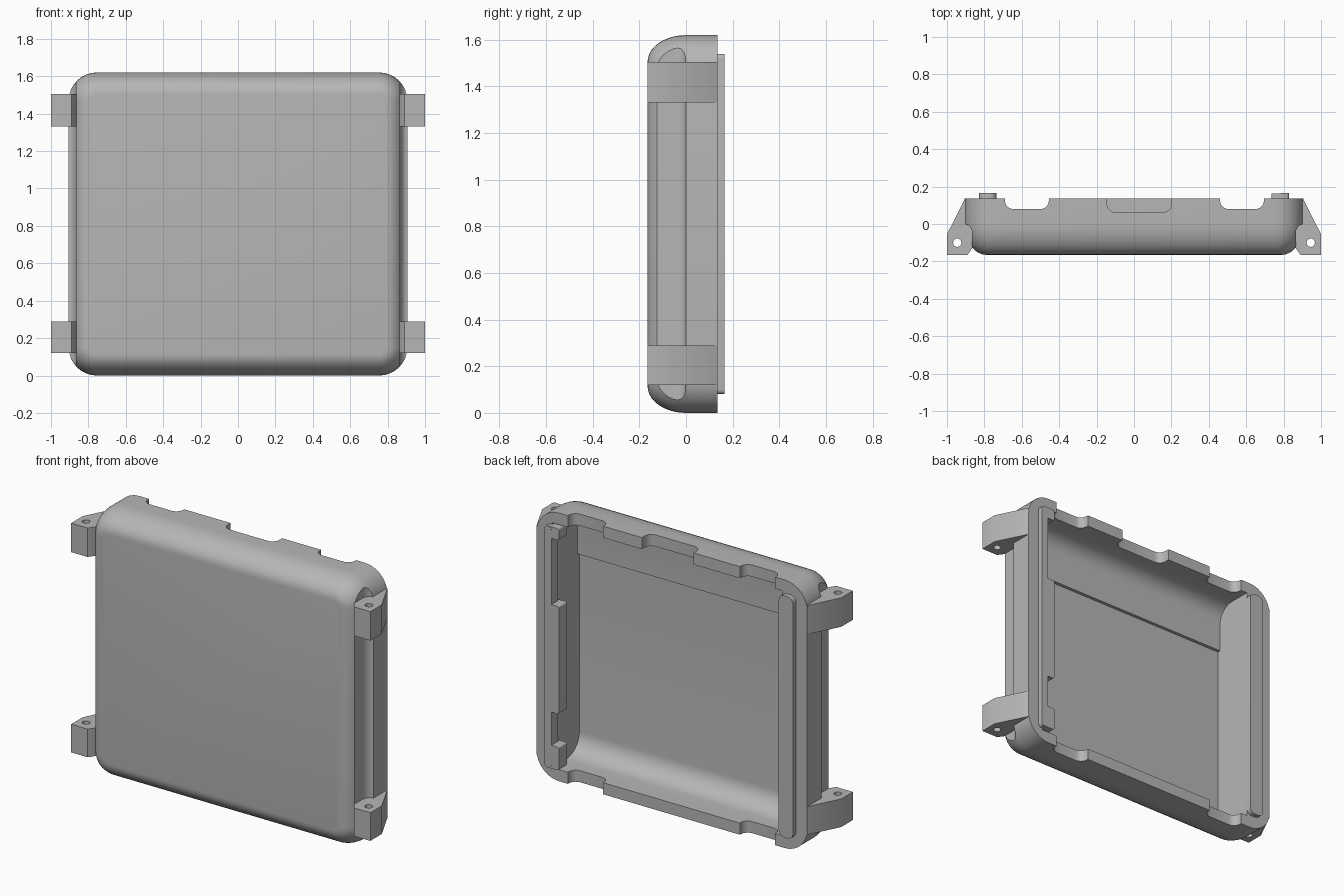
import bpy, bmesh, math
from mathutils import Vector

cube = bpy.data.objects.get("Cube")
if cube:
    bpy.data.objects.remove(cube, do_unlink=True)

grey = bpy.data.materials.new("plain grey")
grey.use_nodes = True
grey.diffuse_color = (0.47, 0.47, 0.47, 1)
grey.node_tree.nodes["Principled BSDF"].inputs["Base Color"].default_value = grey.diffuse_color

HALF_W, HEIGHT = 0.905, 1.62
FRONT, RIM = -0.165, 0.135


def finish(name, bm):
    bmesh.ops.recalc_face_normals(bm, faces=bm.faces)
    mesh = bpy.data.meshes.new(name)
    bm.to_mesh(mesh)
    bm.free()
    mesh.materials.append(grey)
    ob = bpy.data.objects.new(name, mesh)
    bpy.context.collection.objects.link(ob)
    return ob


def prism(name, pts, axis, lo, hi):
    """Extrude a flat outline along one axis; pts hold the other two axes in order."""
    bm = bmesh.new()

    def place(p, h):
        co = list(p)
        co.insert(axis, h)
        return bm.verts.new(co)
    a = [place(p, lo) for p in pts]
    b = [place(p, hi) for p in pts]
    bm.faces.new(a)
    bm.faces.new(b)
    for i in range(len(pts)):
        j = (i + 1) % len(pts)
        bm.faces.new((a[i], a[j], b[j], b[i]))
    return finish(name, bm)


def arc(cu, cv, ru, rv, start, end, n=8):
    out = []
    for i in range(n + 1):
        t = math.radians(start + (end - start) * i / n)
        out.append((cu + ru * math.cos(t), cv + rv * math.sin(t)))
    return out


def round_rect(u0, u1, v0, v1, r, n=8):
    return (arc(u1 - r, v1 - r, r, r, 0, 90, n) + arc(u0 + r, v1 - r, r, r, 90, 180, n)
            + arc(u0 + r, v0 + r, r, r, 180, 270, n) + arc(u1 - r, v0 + r, r, r, 270, 360, n))


def activate(ob):
    bpy.ops.object.select_all(action='DESELECT')
    ob.select_set(True)
    bpy.context.view_layer.objects.active = ob


def cut(ob, cutter):
    mod = ob.modifiers.new("cut", 'BOOLEAN')
    mod.operation, mod.solver, mod.object = 'DIFFERENCE', 'EXACT', cutter
    cutter.hide_render = True
    activate(ob)
    bpy.ops.object.modifier_apply(modifier=mod.name)
    bpy.data.objects.remove(cutter, do_unlink=True)


def smooth(ob):
    activate(ob)
    bpy.ops.object.shade_smooth_by_angle(angle=math.radians(30))


# Shell: rounded outline swept through a curved front edge
bm = bmesh.new()
levels = [(0, RIM)] + [(0.115 * (1 - math.cos(t)), FRONT * math.sin(t))
                       for t in [math.pi / 2 * i / 10 for i in range(11)]]
rings = []
for inset, y in levels:
    outline = round_rect(-HALF_W + inset, HALF_W - inset, inset, HEIGHT - inset, 0.15 - inset)
    rings.append([bm.verts.new((x, y, z)) for x, z in outline])
for a, b in zip(rings, rings[1:]):
    for i in range(len(a)):
        j = (i + 1) % len(a)
        bm.faces.new((a[i], a[j], b[j], b[i]))
bm.faces.new(rings[0])
bm.faces.new(rings[-1])
shell = finish("case_shell", bm)

# Inner cavity with curved ends and a shallow step in the floor
cavity = ([(0.3, 0.07)] + arc(0, 0.19, 0.125, 0.12, 270, 180)
          + [(-0.125, 1.27), (-0.105, 1.27)]
          + arc(0, 1.45, 0.105, 0.1, 180, 90) + [(0.3, 1.55)])
cut(shell, prism("cavity_cutter", cavity, 0, -0.735, 0.80))

# Long channels in both outer sides
for s in (-1, 1):
    channel = [(0.865, -0.3)] + arc(0.905, -0.05, 0.04, 0.05, 180, 90, 5) + [(1.1, 0), (1.1, -0.3)]
    cut(shell, prism("channel_cutter", [(s * x, y) for x, y in channel], 2, -0.1, 1.8))

# Rounded notches in the rim; the middle one is only in the top wall
for x0, x1, y0, z0 in ((-0.69, -0.455, 0.08, -0.1), (0.46, 0.695, 0.08, -0.1),
                       (-0.145, 0.2, 0.063, 1.4)):
    cut(shell, prism("notch_cutter", round_rect(x0, x1, y0, 0.4, 0.045, 5), 2, z0, 1.8))
smooth(shell)

# Raised lip on the right wall, and a slimmer one with locating blocks on the left
smooth(prism("right_lip", round_rect(-0.83, -0.735, 0.08, 1.54, 0.035, 5), 1, 0.1, 0.165))
smooth(prism("left_lip", round_rect(0.785, 0.83, 0.08, 1.54, 0.02, 5), 1, 0.1, 0.165))
for label, z0, z1 in (("lower", 0.08, 0.22), ("middle", 0.42, 1.07), ("upper", 1.47, 1.54)):
    smooth(prism("left_block_" + label, round_rect(0.735, 0.82, z0, z1, 0.012, 3),
                 1, 0.085, 0.164))

# Four mounting ears with screw holes
ear = [(0.89, -0.165), (1, -0.165), (1, -0.055), (0.905, 0.134),
       (0.87, 0.134), (0.85, 0), (0.85, -0.08), (0.865, -0.13)]
for side, s in (("left", 1), ("right", -1)):
    for level, z0, z1 in (("lower", 0.12, 0.29), ("upper", 1.33, 1.505)):
        ob = prism(f"{side}_{level}_ear", [(s * x, y) for x, y in ear], 2, z0, z1)
        cut(ob, prism("hole_cutter", arc(s * 0.945, -0.1, 0.022, 0.022, 0, 345, 23),
                      2, z0 - 0.1, z1 + 0.1))
        smooth(ob)
